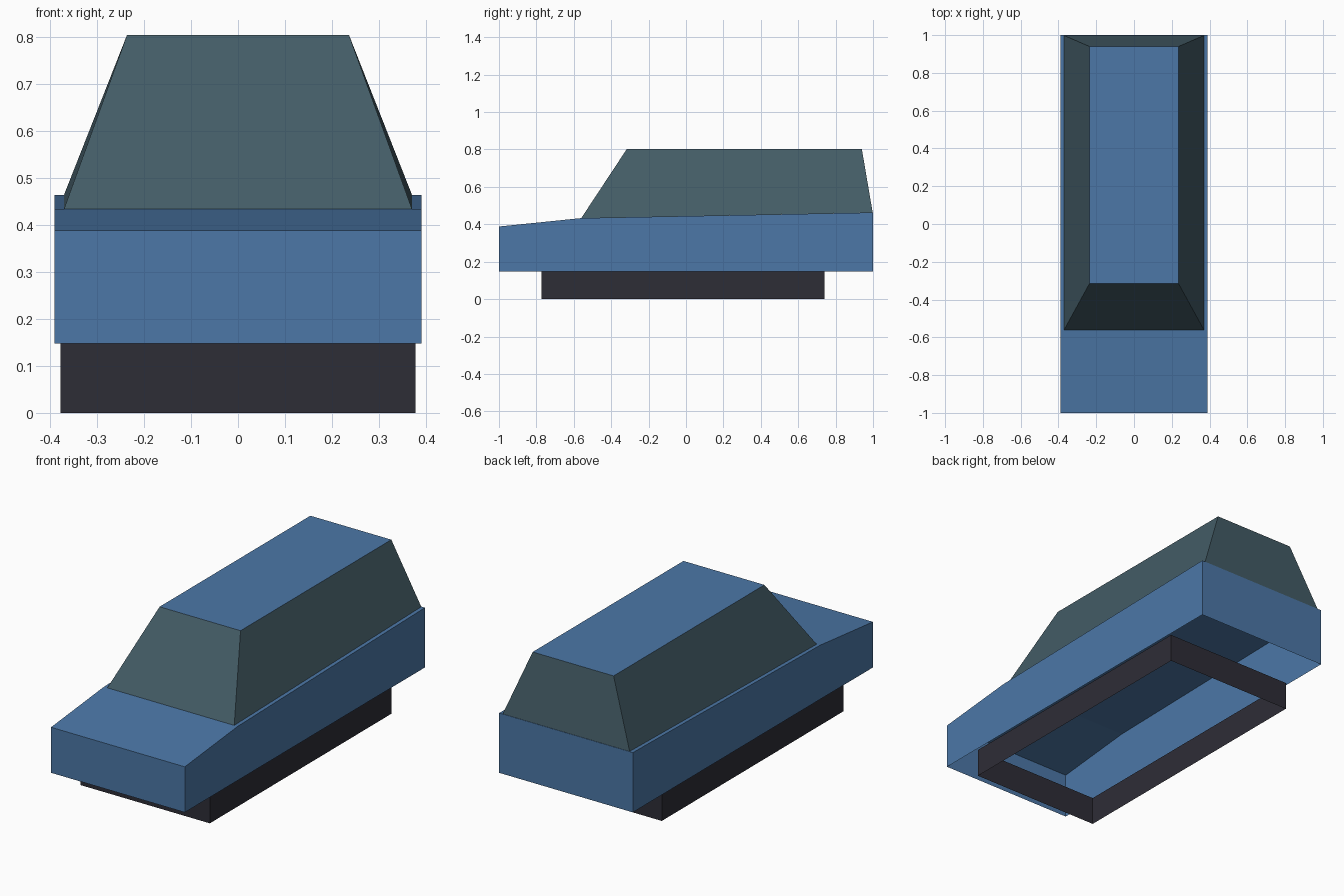
import bpy
import bmesh

cube = bpy.data.objects.get("Cube")
if cube:
    bpy.data.objects.remove(cube, do_unlink=True)


def make_material(name, rgb):
    mat = bpy.data.materials.new(name)
    mat.use_nodes = True
    mat.diffuse_color = (*rgb, 1)
    mat.node_tree.nodes["Principled BSDF"].inputs["Base Color"].default_value = (*rgb, 1)
    return mat


blue = make_material("body blue", (0.072, 0.186, 0.386))
glass = make_material("dark glass", (0.057, 0.107, 0.133))
rubber = make_material("underbody black", (0.027, 0.026, 0.037))


def rectangle(bm, half_width, front, back):
    """Ring of four corners; front and back are (y, z) pairs."""
    corners = [(-1, front), (1, front), (1, back), (-1, back)]
    return [bm.verts.new((side * half_width, y, z)) for side, (y, z) in corners]


def walls(bm, low, high):
    for i in range(4):
        j = (i + 1) % 4
        bm.faces.new((low[i], low[j], high[j], high[i]))


def finish(bm, name, *materials):
    mesh = bpy.data.meshes.new(name)
    bm.to_mesh(mesh)
    bm.free()
    for mat in materials:
        mesh.materials.append(mat)
    obj = bpy.data.objects.new(name, mesh)
    bpy.context.collection.objects.link(obj)
    return obj


# Lower body: side profile extruded across the width, open underneath
WIDTH = 0.39
profile = [(-1, 0.148), (-1, 0.388), (-0.56, 0.433), (1, 0.463), (1, 0.148)]
bm = bmesh.new()
right = [bm.verts.new((-WIDTH, y, z)) for y, z in profile]
left = [bm.verts.new((WIDTH, y, z)) for y, z in profile]
for i in range(len(profile) - 1):
    bm.faces.new((right[i], left[i], left[i + 1], right[i + 1]))
bm.faces.new(right)
bm.faces.new(left[::-1])
bmesh.ops.recalc_face_normals(bm, faces=bm.faces)
finish(bm, "lower_body", blue)

# Cabin: tapered glass walls with a body-coloured roof
bm = bmesh.new()
base = rectangle(bm, 0.37, (-0.56, 0.433), (0.998, 0.463))
top = rectangle(bm, 0.236, (-0.316, 0.803), (0.94, 0.803))
walls(bm, base, top)
roof = bm.faces.new(top)
roof.material_index = 1
finish(bm, "cabin", glass, blue)

# Underbody skirt: four walls, open above and below
bm = bmesh.new()
low = rectangle(bm, 0.377, (-0.773, 0), (0.74, 0))
high = rectangle(bm, 0.377, (-0.773, 0.15), (0.74, 0.15))
walls(bm, low, high)
finish(bm, "underbody_skirt", rubber)
